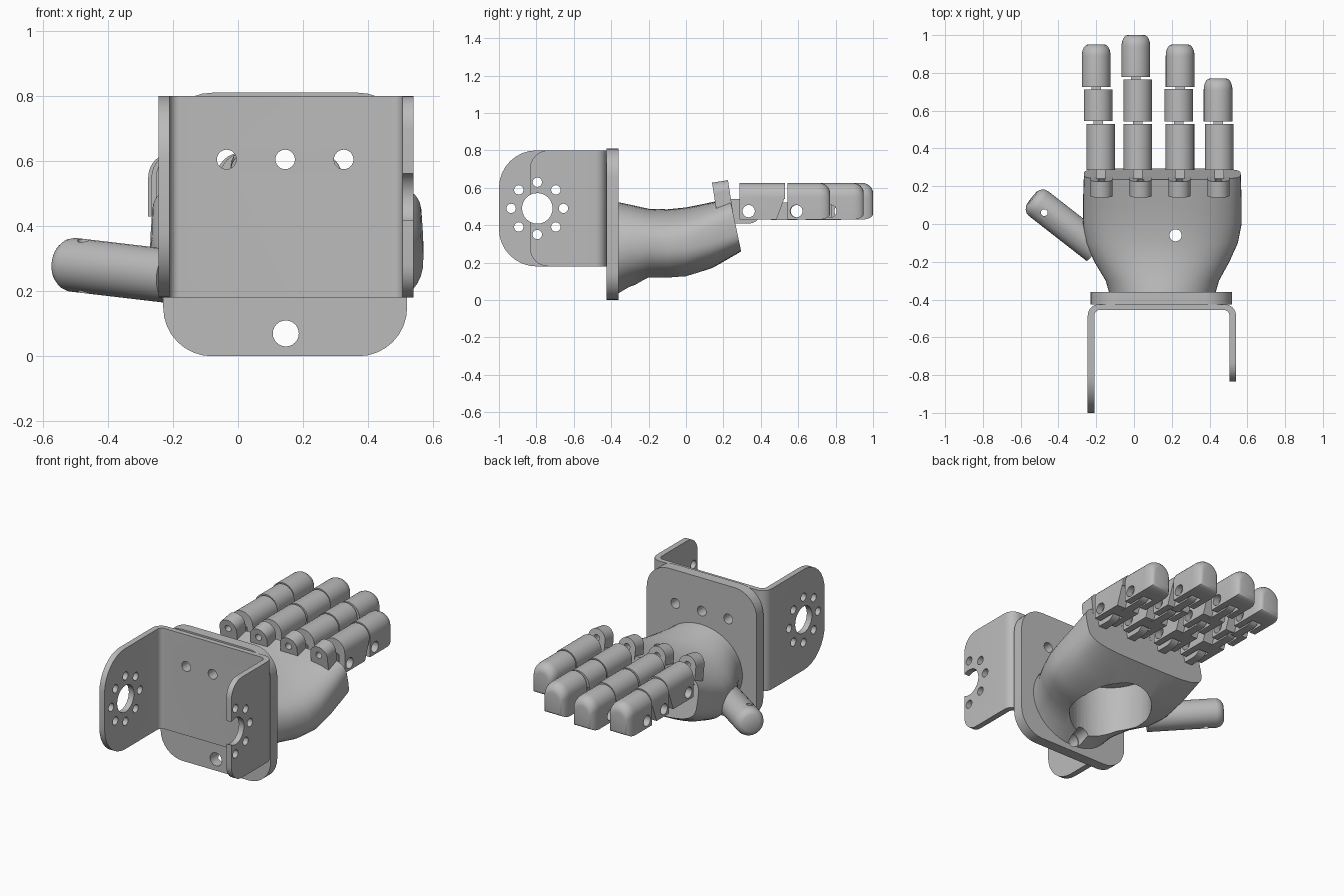
import bpy, bmesh, math
from mathutils import Matrix, Vector

cube = bpy.data.objects.get("Cube")
if cube:
    bpy.data.objects.remove(cube, do_unlink=True)

grey = bpy.data.materials.new("plain grey")
grey.use_nodes = True
grey.diffuse_color = (0.5, 0.5, 0.5, 1)
grey.node_tree.nodes["Principled BSDF"].inputs["Base Color"].default_value = (0.5, 0.5, 0.5, 1)
parts = []


def loft(name, rings):
    """Skin matching rings of points and cap both ends."""
    bm = bmesh.new()
    rows = [[bm.verts.new(p) for p in ring] for ring in rings]
    n = len(rows[0])
    for a, b in zip(rows, rows[1:]):
        for i in range(n):
            j = (i + 1) % n
            bm.faces.new((a[i], a[j], b[j], b[i]))
    bm.faces.new(rows[0][::-1])
    bm.faces.new(rows[-1])
    bmesh.ops.recalc_face_normals(bm, faces=bm.faces)
    mesh = bpy.data.meshes.new(name)
    bm.to_mesh(mesh)
    bm.free()
    mesh.materials.append(grey)
    obj = bpy.data.objects.new(name, mesh)
    bpy.context.collection.objects.link(obj)
    parts.append(obj)
    return obj


def box(name, lo, hi):
    return loft(name, [[(lo[0], lo[1], z), (hi[0], lo[1], z), (hi[0], hi[1], z), (lo[0], hi[1], z)]
                       for z in (lo[2], hi[2])])


def rod(name, start, end, steps, n=32):
    """Round rod; steps are (distance from start, radius), distance as a share of length."""
    start, axis = Vector(start), Vector(end) - Vector(start)
    obj = loft(name, [[(r * math.cos(2 * math.pi * i / n), r * math.sin(2 * math.pi * i / n),
                        t * axis.length) for i in range(n)] for t, r in steps])
    obj.data.transform(Matrix.Translation(start) @ axis.to_track_quat("Z", "Y").to_matrix().to_4x4())
    return obj


def hole(start, end, r):
    return rod("cutter", start, end, [(0, r), (1, r)], 24)


def cut(obj, cutters):
    for c in cutters:
        mod = obj.modifiers.new("cut", "BOOLEAN")
        mod.operation, mod.solver, mod.object = "DIFFERENCE", "EXACT", c
    bpy.context.view_layer.update()
    done = obj.evaluated_get(bpy.context.evaluated_depsgraph_get())
    mesh = bpy.data.meshes.new_from_object(done)
    obj.modifiers.clear()
    obj.data = mesh
    for c in cutters:
        parts.remove(c)
        bpy.data.objects.remove(c, do_unlink=True)


def round_edges(obj, test, radius, segments=8):
    bm = bmesh.new()
    bm.from_mesh(obj.data)
    edges = [e for e in bm.edges if test(e.verts[0].co, e.verts[1].co)]
    bmesh.ops.bevel(bm, geom=edges, offset=radius, segments=segments, profile=0.5,
                    affect="EDGES", clamp_overlap=False)
    bm.to_mesh(obj.data)
    bm.free()


def near(a, b):
    return abs(a - b) < 1e-4


def arch(x, half, low, high, n=16):
    """Flat-bottomed outline with a round top, as (x, z) pairs."""
    pts = [(x - half, low), (x + half, low)]
    for i in range(n + 1):
        a = math.pi * i / n
        pts.append((x + half * math.cos(a), high - half + half * math.sin(a)))
    return pts


# U-shaped mounting bracket with two side flanges
outline = [(-0.245, -1), (-0.21, -1), (-0.21, -0.455), (0.505, -0.455),
           (0.505, -0.835), (0.54, -0.835), (0.54, -0.425), (-0.245, -0.425)]
bracket = loft("bracket", [[(x, y, z) for x, y in outline] for z in (0.18, 0.8)])
for back, radius in ((-0.425, 0.06), (-0.455, 0.03)):
    round_edges(bracket, lambda a, b: near(a.y, back) and near(b.y, back) and near(a.x, b.x), radius)
for front, radius in ((-1, 0.2), (-0.835, 0.1)):
    round_edges(bracket, lambda a, b: near(a.y, front) and near(b.y, front) and near(a.z, b.z), radius)
cutters = [hole((-0.4, -0.795, 0.49), (0.7, -0.795, 0.49), 0.082)]
for i in range(8):
    a = math.pi * i / 4
    y, z = -0.795 + 0.14 * math.cos(a), 0.49 + 0.14 * math.sin(a)
    cutters.append(hole((-0.4, y, z), (0.7, y, z), 0.025))
screws = (-0.035, 0.145, 0.325)
cutters += [hole((x, -0.6, 0.605), (x, -0.3, 0.605), 0.03) for x in screws]
cut(bracket, cutters)

# Wrist plate
plate = box("wrist_plate", (-0.23, -0.425, 0), (0.52, -0.36, 0.81))
round_edges(plate, lambda a, b: near(a.x, b.x) and near(a.z, b.z), 0.15)
cut(plate, [hole((x, -0.6, 0.605), (x, -0.3, 0.605), 0.03) for x in screws]
    + [hole((0.147, -0.6, 0.07), (0.147, -0.3, 0.07), 0.04)])

# Palm: bottom y, z, top y, z, right x, left x, squareness
stations = [(-0.37, 0.03, -0.37, 0.525, -0.13, 0.43, 2),
            (-0.3, 0.07, -0.3, 0.51, -0.15, 0.45, 2.1),
            (-0.2, 0.105, -0.2, 0.488, -0.21, 0.505, 2.2),
            (-0.1, 0.102, -0.1, 0.485, -0.255, 0.55, 2.4),
            (0, 0.115, 0, 0.495, -0.27, 0.57, 2.6),
            (0.14, 0.17, 0.1, 0.515, -0.27, 0.57, 3),
            (0.295, 0.26, 0.235, 0.545, -0.265, 0.565, 4)]
rings = []
for yb, zb, yt, zt, x0, x1, power in stations:
    ring = []
    for i in range(56):
        a = 2 * math.pi * i / 56
        c, s = math.cos(a), math.sin(a)
        u = math.copysign(abs(c) ** (2 / power), c)
        t = (1 + math.copysign(abs(s) ** (2 / power), s)) / 2
        ring.append(((x0 + x1) / 2 + u * (x1 - x0) / 2, yb + t * (yt - yb), zb + t * (zt - zb)))
    rings.append(ring)
palm = loft("palm", rings)
cut(palm, [rod("cutter", (0.13, -0.05, -0.1), (0.13, -0.05, 0.41), [(0, 0.23), (1, 0.23)], 48),
           hole((0.22, -0.06, 0.2), (0.22, -0.06, 0.7), 0.032),
           hole((0.147, -0.5, 0.07), (0.147, 0.05, 0.07), 0.045)])

# Thumb with a rounded tip
thumb = rod("thumb", (-0.2, -0.13, 0.245), (-0.54, 0.135, 0.285),
            [(0, 0.083), (0.9, 0.083), (0.94, 0.079), (0.975, 0.068), (1, 0.05)])
cut(thumb, [hole((-0.475, 0.06, 0), (-0.475, 0.06, 0.6), 0.018)])


def hinge(name, x, y, radius, back):
    """Round-ended link reaching back from its pin hole."""
    side = [(y - back, 0.475 - radius)]
    for i in range(17):
        a = -math.pi / 2 + math.pi * i / 16
        side.append((y + radius * math.cos(a), 0.475 + radius * math.sin(a)))
    side.append((y - back, 0.475 + radius))
    link = loft(name, [[(px, py, pz) for py, pz in side] for px in (x - 0.025, x + 0.025)])
    cut(link, [hole((x - 0.2, y, 0.475), (x + 0.2, y, 0.475), 0.033)])


def segment(name, x, y0, y1, tip):
    """One finger bone, slotted underneath for its hinges."""
    profile = arch(x, 0.076, 0.43, 0.626)
    steps = [(y0, 1), (y1, 1)]
    if tip:
        steps = [(y0, 1)]
        for i in range(7):
            a = math.pi / 2 * i / 6
            steps.append((y1 - 0.06 + 0.06 * math.sin(a), 1 - 0.42 * (1 - math.cos(a))))
    bone = loft(name, [[(x + (px - x) * s, y, 0.5 + (pz - 0.5) * s) for px, pz in profile]
                       for y, s in steps])
    cutters = [box("cutter", (x - 0.035, y0 - 0.02, 0.4), (x + 0.035, y0 + 0.11, 0.535)),
               hole((x - 0.2, y0 + 0.048, 0.475), (x + 0.2, y0 + 0.048, 0.475), 0.033)]
    if not tip:
        wedge = [(y1 - 0.05, 0.42), (y1 + 0.02, 0.42), (y1 + 0.02, 0.54), (y1 - 0.005, 0.54)]
        cutters.append(loft("cutter", [[(px, y, z) for y, z in wedge] for px in (x - 0.1, x + 0.1)]))
    cut(bone, cutters)


# Fingers: name, knuckle x, then (x, start, end) of each bone
fingers = [("index", -0.172, [(-0.176, 0.287, 0.53), (-0.19, 0.545, 0.712), (-0.2, 0.725, 0.95)]),
           ("middle", 0.035, [(0.02, 0.287, 0.53), (0.02, 0.542, 0.765), (0.01, 0.778, 1)]),
           ("ring", 0.24, [(0.243, 0.287, 0.53), (0.237, 0.542, 0.715), (0.244, 0.725, 0.95)]),
           ("little", 0.447, [(0.451, 0.287, 0.53), (0.445, 0.542, 0.77)])]
for finger, knuckle, bones in fingers:
    for i, (x, y0, y1) in enumerate(bones):
        segment(f"{finger}_bone_{i + 1}", x, y0, y1, i == len(bones) - 1)
        hinge(f"{finger}_hinge_{i + 1}", x, y0 + 0.048, 0.046 if i else 0.066, 0.135)
    # Arched cord lug on the back of the hand
    lug = loft(f"{finger}_lug", [[(x, y, z) for x, z in arch(knuckle, 0.058, -0.09, 0.085)]
                                 for y in (-0.043, 0.043)])
    cut(lug, [hole((knuckle, -0.1, 0.03), (knuckle, 0.1, 0.03), 0.02)])
    lug.data.transform(Matrix.Translation((0, 0.195, 0.55)) @ Matrix.Rotation(math.radians(9), 4, "X"))

# Smooth curved surfaces, keep hard edges
bpy.ops.object.select_all(action="DESELECT")
for obj in parts:
    obj.select_set(True)
bpy.context.view_layer.objects.active = palm
bpy.ops.object.shade_smooth_by_angle(angle=math.radians(32))
